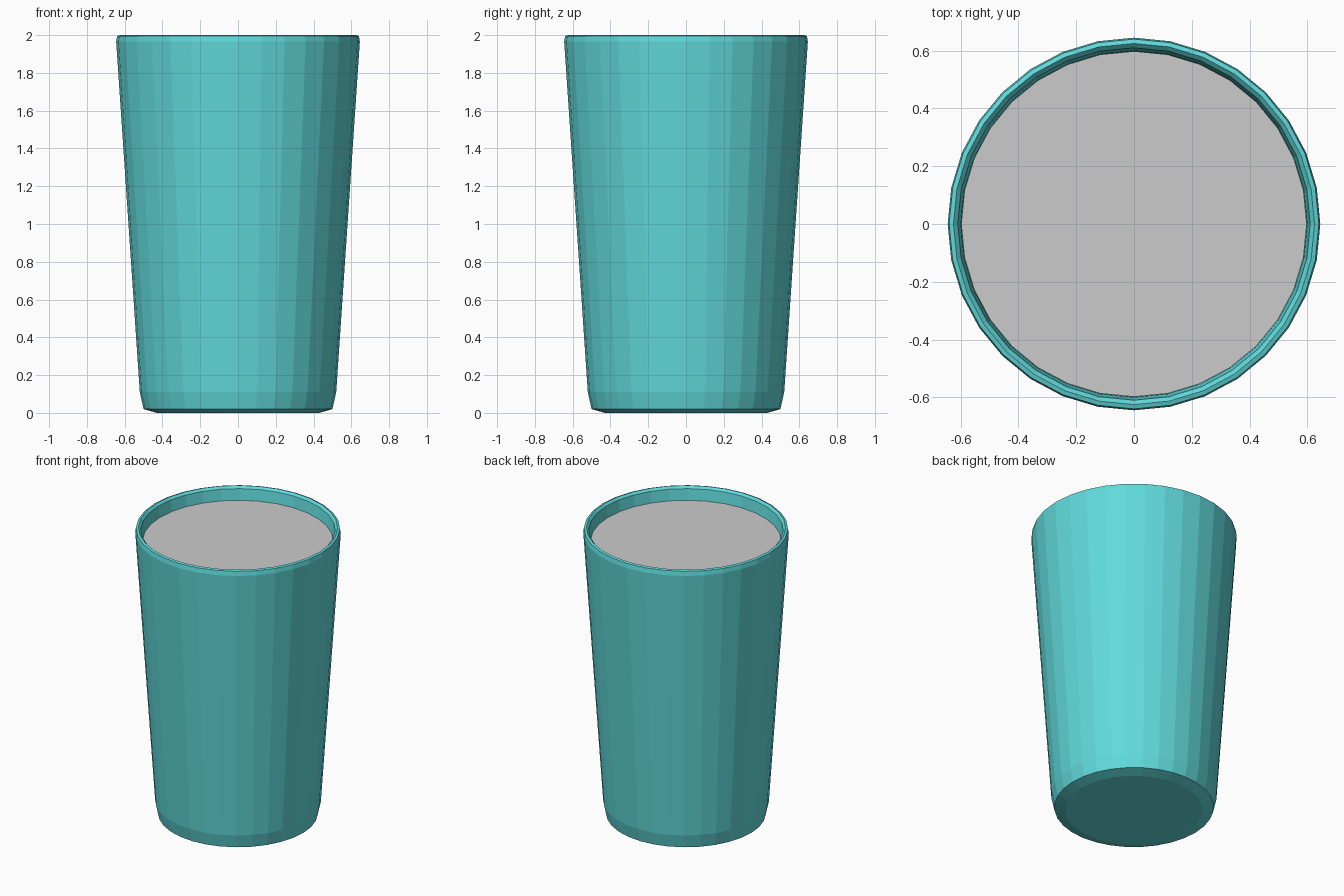
import bpy, bmesh
from math import cos, sin, tau

if "Cube" in bpy.data.objects:
    bpy.data.objects.remove(bpy.data.objects["Cube"])

SEGMENTS = 32


def lathe(name, profile, color=None):
    """Revolve an (r, z) profile; a point with r = 0 closes the surface."""
    bm = bmesh.new()
    rings = []
    for r, z in profile:
        if r == 0:
            rings.append([bm.verts.new((0, 0, z))] * SEGMENTS)
        else:
            rings.append([bm.verts.new((r * cos(tau * i / SEGMENTS), r * sin(tau * i / SEGMENTS), z))
                          for i in range(SEGMENTS)])
    for low, high in zip(rings, rings[1:]):
        for i in range(SEGMENTS):
            j = (i + 1) % SEGMENTS
            corners = list(dict.fromkeys((low[i], low[j], high[j], high[i])))
            bm.faces.new(corners)
    mesh = bpy.data.meshes.new(name)
    bm.to_mesh(mesh)
    bm.free()
    obj = bpy.data.objects.new(name, mesh)
    bpy.context.collection.objects.link(obj)
    if color:
        mat = bpy.data.materials.new(name + "_color")
        mat.diffuse_color = color
        mat.use_nodes = True
        mat.node_tree.nodes["Principled BSDF"].inputs["Base Color"].default_value = mat.diffuse_color
        mesh.materials.append(mat)
    return obj


# Tapered cup: underside, outer wall, bevelled rim, inner wall and floor
lathe("cup", [
    (0, 0), (0.43, 0), (0.50, 0.02), (0.52, 0.11),
    (0.645, 1.965), (0.64, 1.995), (0.625, 2.0), (0.61, 1.985),
    (0.60, 1.91), (0.48, 0.12), (0.45, 0.07), (0, 0.07),
], (0.12, 0.70, 0.71, 1))

# Drink surface just below the rim
lathe("drink", [(0.598, 1.91), (0, 1.91)])
